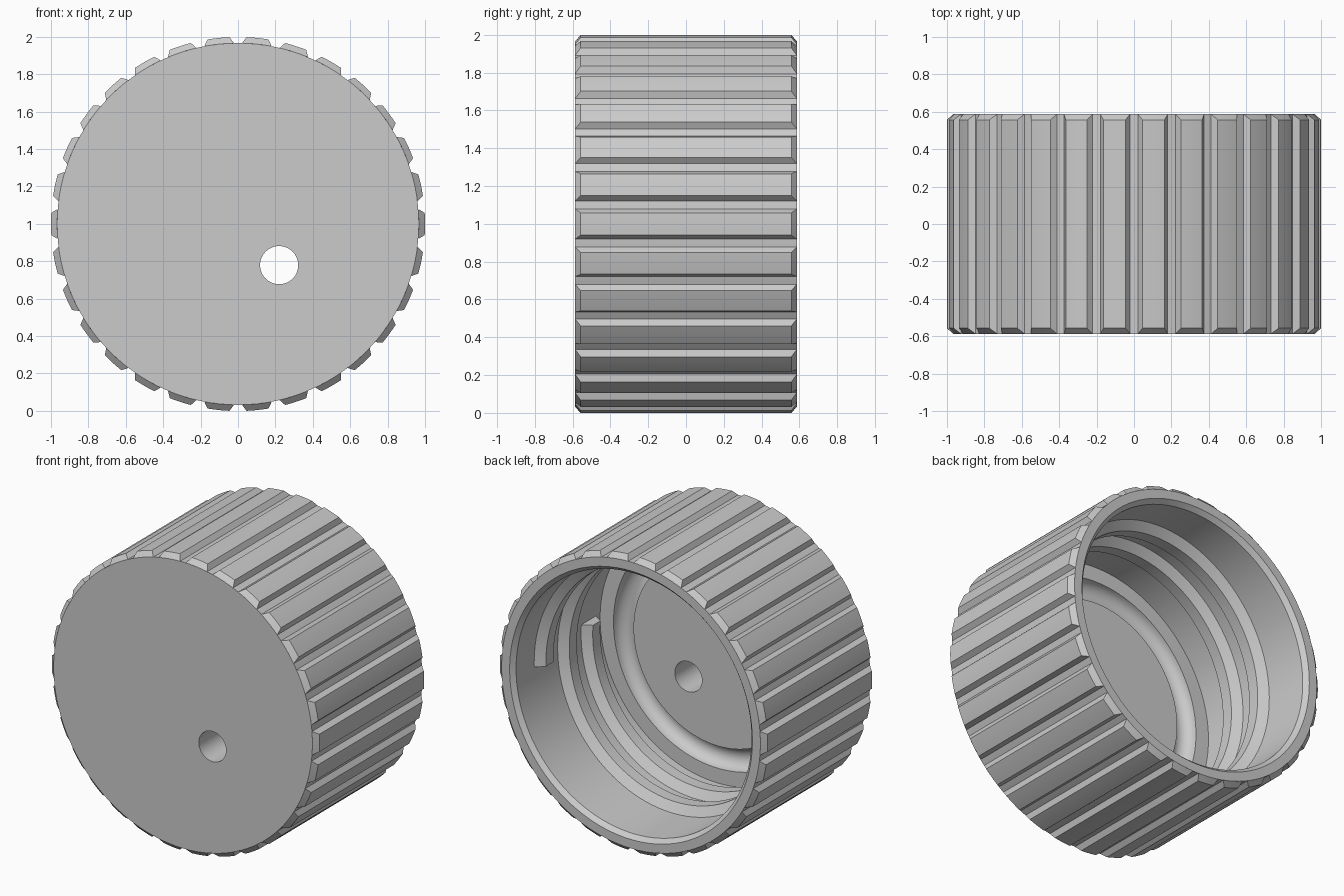
import bpy, bmesh
from math import sin, cos, pi, radians

cube = bpy.data.objects.get("Cube")
if cube:
    bpy.data.objects.remove(cube, do_unlink=True)

CENTRE_Z = 0.999
HALF = 0.587        # half the depth of the cap
FLOOR = -0.34       # inner floor
WALL = 0.88         # inner wall radius
BODY = 0.967        # outer radius between ribs

grey = bpy.data.materials.new("grey_plastic")
grey.use_nodes = True
grey.diffuse_color = (0.6, 0.6, 0.6, 1)
grey.node_tree.nodes["Principled BSDF"].inputs["Base Color"].default_value = (0.6, 0.6, 0.6, 1)


def polar(r, angle, y):
    return (r * cos(angle), y, CENTRE_Z + r * sin(angle))


def finish(name, bm):
    bmesh.ops.recalc_face_normals(bm, faces=bm.faces)
    mesh = bpy.data.meshes.new(name)
    bm.to_mesh(mesh)
    bm.free()
    mesh.materials.append(grey)
    obj = bpy.data.objects.new(name, mesh)
    bpy.context.collection.objects.link(obj)
    return obj


def activate(obj):
    bpy.ops.object.select_all(action='DESELECT')
    obj.select_set(True)
    bpy.context.view_layer.objects.active = obj


def smooth(obj):
    activate(obj)
    bpy.ops.object.shade_smooth_by_angle(angle=radians(30))


def skin(bm, rings, closed):
    """Bridge consecutive rings of vertices with quads."""
    pairs = list(zip(rings, rings[1:]))
    if closed:
        pairs.append((rings[-1], rings[0]))
    for a, b in pairs:
        n = len(a)
        for i in range(n):
            j = (i + 1) % n
            bm.faces.new((a[i], a[j], b[j], b[i]))


# Cap body: lathed cup with bevelled mouth and a round seal groove in the floor
groove = [(0.705 + 0.075 * cos(pi * k / 12), FLOOR - 0.075 * sin(pi * k / 12)) for k in range(13)]
profile = [(BODY, -HALF), (BODY, HALF), (0.907, HALF), (WALL, HALF - 0.03), (WALL, FLOOR)] + groove
SEG = 120
bm = bmesh.new()
rings = [[bm.verts.new(polar(r, 2 * pi * s / SEG, y)) for s in range(SEG)] for r, y in profile]
skin(bm, rings, False)
bm.faces.new(rings[0])
bm.faces.new(rings[-1])
body = finish("cap_body", bm)

# Off-centre hole through the floor
bpy.ops.mesh.primitive_cylinder_add(vertices=48, radius=0.102, depth=0.6,
                                    location=(0.22, -0.5, CENTRE_Z - 0.22),
                                    rotation=(pi / 2, 0, 0))
cutter = bpy.context.object
cutter.name = "hole_cutter"
cutter.hide_render = True
cutter.data.materials.append(grey)
mod = body.modifiers.new("hole", 'BOOLEAN')
mod.operation = 'DIFFERENCE'
mod.solver = 'EXACT'
mod.object = cutter
activate(body)
bpy.ops.object.modifier_apply(modifier=mod.name)
bpy.data.objects.remove(cutter, do_unlink=True)
smooth(body)

# Grip ribs: thirty raised pads, bevelled on all four sides
RIBS, STEPS = 30, 4
bm = bmesh.new()
for k in range(RIBS):
    mid = 2 * pi * k / RIBS

    def row(r, half_angle, y):
        return [bm.verts.new(polar(r, mid + radians(half_angle) * (2 * i / STEPS - 1), y))
                for i in range(STEPS + 1)]

    rows = [row(BODY, 4.75, -HALF), row(1, 3.4, 0.03 - HALF),
            row(1, 3.4, HALF - 0.03), row(BODY, 4.75, HALF)]
    for a, b in zip(rows, rows[1:]):
        for i in range(STEPS):
            bm.faces.new((a[i], a[i + 1], b[i + 1], b[i]))
    for i in (0, STEPS):
        bm.faces.new([r[i] for r in rows])
    # underside, against the body
    bm.faces.new(rows[0] + rows[3][::-1])
smooth(finish("grip_ribs", bm))

# Inner screw thread: two turns of a trapezoid ridge
TURNS, PITCH, START = 2.02, 0.25, radians(-4)
section = [(WALL + 0.01, 0.085), (WALL - 0.06, 0.04), (WALL - 0.06, -0.04), (WALL + 0.01, -0.085)]
count = int(TURNS * SEG)
bm = bmesh.new()
rings = []
for s in range(count + 1):
    t = s / SEG
    y = 0.287 - PITCH * t
    rings.append([bm.verts.new(polar(r, START + 2 * pi * t, y + dy)) for r, dy in section])
skin(bm, rings, False)
bm.faces.new(rings[0])
bm.faces.new(rings[-1])
smooth(finish("screw_thread", bm))
